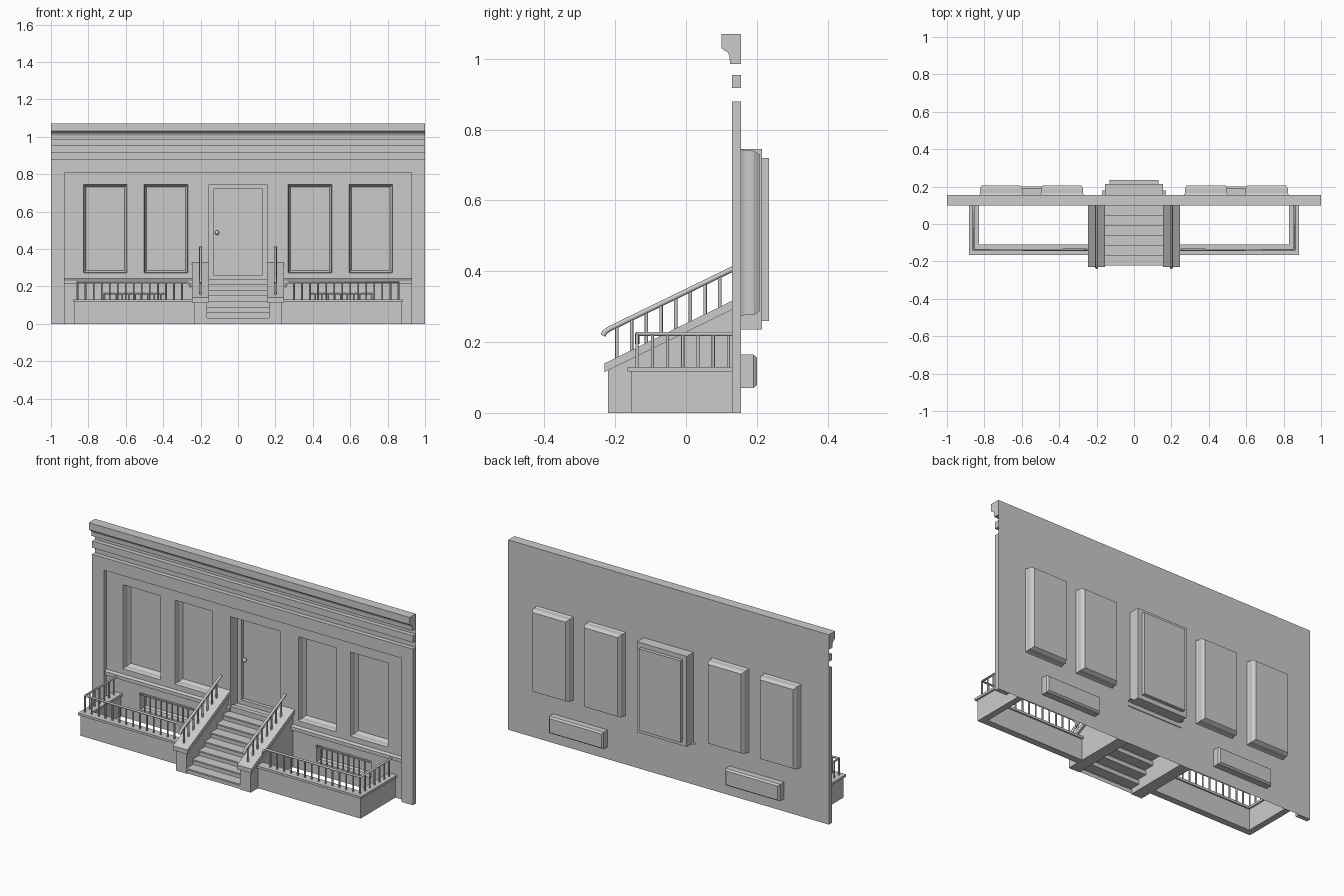
import bpy, bmesh
from mathutils import Vector

if "Cube" in bpy.data.objects:
    bpy.data.objects.remove(bpy.data.objects["Cube"])

stone = bpy.data.materials.new("light_grey")
stone.use_nodes = True
GREY = (0.6, 0.6, 0.6, 1)
stone.diffuse_color = GREY
stone.node_tree.nodes["Principled BSDF"].inputs["Base Color"].default_value = GREY

BACK, FRONT = 0.155, 0.13


def add(name, mesh):
    mesh.materials.clear()
    mesh.materials.append(stone)
    obj = bpy.data.objects.new(name, mesh)
    bpy.context.collection.objects.link(obj)
    return obj


def from_bmesh(name, bm, recalc=True):
    if recalc:
        bmesh.ops.recalc_face_normals(bm, faces=bm.faces)
    mesh = bpy.data.meshes.new(name)
    bm.to_mesh(mesh)
    bm.free()
    return add(name, mesh)


def prism(name, profile, x0, x1, closed=True):
    """Extrude a (y, z) profile along x."""
    bm = bmesh.new()
    a = [bm.verts.new((x0, y, z)) for y, z in profile]
    b = [bm.verts.new((x1, y, z)) for y, z in profile]
    n = len(a)
    for i in range(n if closed else n - 1):
        j = (i + 1) % n
        bm.faces.new((a[i], a[j], b[j], b[i]))
    if closed:
        bm.faces.new(a)
        bm.faces.new(b)
    return from_bmesh(name, bm)


def box(name, x0, x1, y0, y1, z0, z1):
    return prism(name, [(y0, z0), (y1, z0), (y1, z1), (y0, z1)], x0, x1)


def tubes(name, paths, radius):
    """Round bars along point lists, as one mesh."""
    curve = bpy.data.curves.new(name, "CURVE")
    curve.dimensions = "3D"
    curve.bevel_depth = radius
    curve.bevel_resolution = 2
    curve.use_fill_caps = True
    for path in paths:
        spline = curve.splines.new("POLY")
        spline.points.add(len(path) - 1)
        for point, co in zip(spline.points, path):
            point.co = (*co, 1)
    temp = bpy.data.objects.new(name + "_path", curve)
    bpy.context.collection.objects.link(temp)
    graph = bpy.context.evaluated_depsgraph_get()
    mesh = bpy.data.meshes.new_from_object(temp.evaluated_get(graph))
    bpy.data.objects.remove(temp)
    obj = add(name, mesh)
    for face in mesh.polygons:
        face.use_smooth = len(face.vertices) == 4
    return obj


def recess(name, opening, loops):
    """Pocket behind the wall: rectangles at (y, inset), closed at the back."""
    x0, x1, z0, z1 = opening
    bm = bmesh.new()
    rings = []
    for y, d in loops:
        corners = [(x0 + d, z0 + d), (x1 - d, z0 + d), (x1 - d, z1 - d), (x0 + d, z1 - d)]
        rings.append([bm.verts.new((x, y, z)) for x, z in corners])
    for a, b in zip(rings, rings[1:]):
        for i in range(4):
            j = (i + 1) % 4
            bm.faces.new((a[i], b[i], b[j], a[j]))
    bm.faces.new(rings[-1])
    return from_bmesh(name, bm)


# Openings (x0, x1, z0, z1)
door = (-0.155, 0.155, 0.235, 0.745)
windows, cellars = [], []
for s in (-1, 1):
    for c in (0.385, 0.71):
        windows.append((s * c - 0.117, s * c + 0.117, 0.272, 0.745))
    cellars.append((s * 0.55 - 0.17, s * 0.55 + 0.17, 0.07, 0.165))
openings = [door] + windows + cellars

# Wall sheet with the openings left out
xs = sorted({-1, 1} | {x for o in openings for x in o[:2]})
zs = sorted({0, 1.07} | {z for o in openings for z in o[2:]})
bm = bmesh.new()
for x0, x1 in zip(xs, xs[1:]):
    for z0, z1 in zip(zs, zs[1:]):
        cx, cz = (x0 + x1) / 2, (z0 + z1) / 2
        if not any(o[0] < cx < o[1] and o[2] < cz < o[3] for o in openings):
            corners = ((x0, z0), (x1, z0), (x1, z1), (x0, z1))
            bm.faces.new([bm.verts.new((x, BACK, z)) for x, z in corners])
bmesh.ops.remove_doubles(bm, verts=bm.verts, dist=1e-5)
bmesh.ops.dissolve_limit(bm, angle_limit=0.01, verts=bm.verts, edges=bm.edges)
from_bmesh("wall", bm, recalc=False)

# Door, windows and cellar windows
recess("door", door, [(BACK, 0), (0.215, 0), (0.215, 0.025), (0.235, 0.025)])
for o in windows:
    recess("window", o, [(BACK, 0), (0.165, 0.004), (0.19, 0.004), (0.207, 0.014)])
for o in cellars:
    recess("cellar_window", o, [(BACK, 0), (0.19, 0), (0.2, 0.008)])
    bars = [[(o[0] + 0.034 * i, 0.15, o[2]), (o[0] + 0.034 * i, 0.15, o[3])] for i in range(1, 10)]
    bars.append([(o[0], 0.15, 0.16), (o[1], 0.15, 0.16)])
    tubes("cellar_bars", bars, 0.004)

bm = bmesh.new()
bmesh.ops.create_uvsphere(bm, u_segments=12, v_segments=8, radius=0.012)
bmesh.ops.translate(bm, verts=bm.verts, vec=Vector((-0.112, 0.218, 0.487)))
knob = from_bmesh("door_knob", bm)
for face in knob.data.polygons:
    face.use_smooth = True

# Wall relief: pilasters, frieze, string courses and cornice
for s in (-1, 1):
    box("pilaster", s * 0.928, s, FRONT, BACK, 0, 0.81)
box("frieze", -1, 1, FRONT, BACK, 0.81, 0.88)
box("upper_course", -1, 1, FRONT, BACK, 0.917, 0.955)
for s in (-1, 1):
    prism("sill_course", [(BACK, 0.215), (0.14, 0.215), (0.14, 0.235), (BACK, 0.242)],
          s * 0.155, s * 0.928)
prism("cornice", [(BACK, 1.07), (0.1, 1.07), (0.1, 1.03), (0.108, 1.024), (0.118, 1.018),
                  (0.123, 1.008), (0.124, 0.986), (BACK, 0.986)], -1, 1)

# Steps: a folded sheet with small nosings
RISE, RUN, START = 0.03, 0.0535, -0.215
profile = []
for i in range(8):
    y, z = START + RUN * i, RISE * i
    profile += [(y, z), (y, z + RISE - 0.008), (y - 0.006, z + RISE - 0.008), (y - 0.006, z + RISE)]
profile.append((0.18, RISE * 8))
prism("steps", profile, -0.17, 0.17, closed=False)


def cap_z(y):
    return 0.14 + 0.49 * (y + 0.23)


for s in (-1, 1):
    # Sloped cheek wall with coping
    prism("cheek_wall", [(-0.22, 0), (BACK, 0), (BACK, cap_z(BACK) - 0.02), (-0.22, cap_z(-0.22) - 0.02)],
          s * 0.167, s * 0.233)
    prism("cheek_coping", [(-0.23, 0.115), (BACK, cap_z(BACK) - 0.025), (BACK, cap_z(BACK)),
                           (-0.23, 0.14)], s * 0.155, s * 0.245)

    # Stair handrail
    x = s * 0.2
    rail = [(x, -0.234, 0.218), (x, -0.23, 0.228), (x, -0.215, 0.238), (x, 0.135, 0.408)]
    tubes("stair_handrail", [rail], 0.0075)
    posts = []
    for i in range(8):
        y = -0.195 + 0.0415 * i
        posts.append([(x, y, cap_z(y) - 0.005), (x, y, 0.238 + 0.486 * (y + 0.215))])
    tubes("stair_balusters", posts, 0.005)

    # Low area wall with coping
    box("area_front_wall", s * 0.23, s * 0.873, -0.155, -0.118, 0, 0.118)
    box("area_side_wall", s * 0.838, s * 0.873, -0.118, BACK, 0, 0.118)
    box("area_front_coping", s * 0.23, s * 0.883, -0.165, -0.11, 0.117, 0.13)
    box("area_side_coping", s * 0.83, s * 0.883, -0.11, BACK, 0.117, 0.13)

    # Area railing
    rx, ry, top = s * 0.858, -0.138, 0.223
    tubes("area_handrail", [[(s * 0.252, ry, 0.195), (s * 0.257, ry, 0.212), (s * 0.275, ry, top),
                             (rx, ry, top), (rx, BACK, top)]], 0.006)
    posts = [[(s * (0.858 - 0.043 * i), ry, 0.125), (s * (0.858 - 0.043 * i), ry, top)] for i in range(14)]
    posts += [[(rx, ry + 0.043 * i, 0.125), (rx, ry + 0.043 * i, top)] for i in range(1, 7)]
    tubes("area_balusters", posts, 0.0045)
